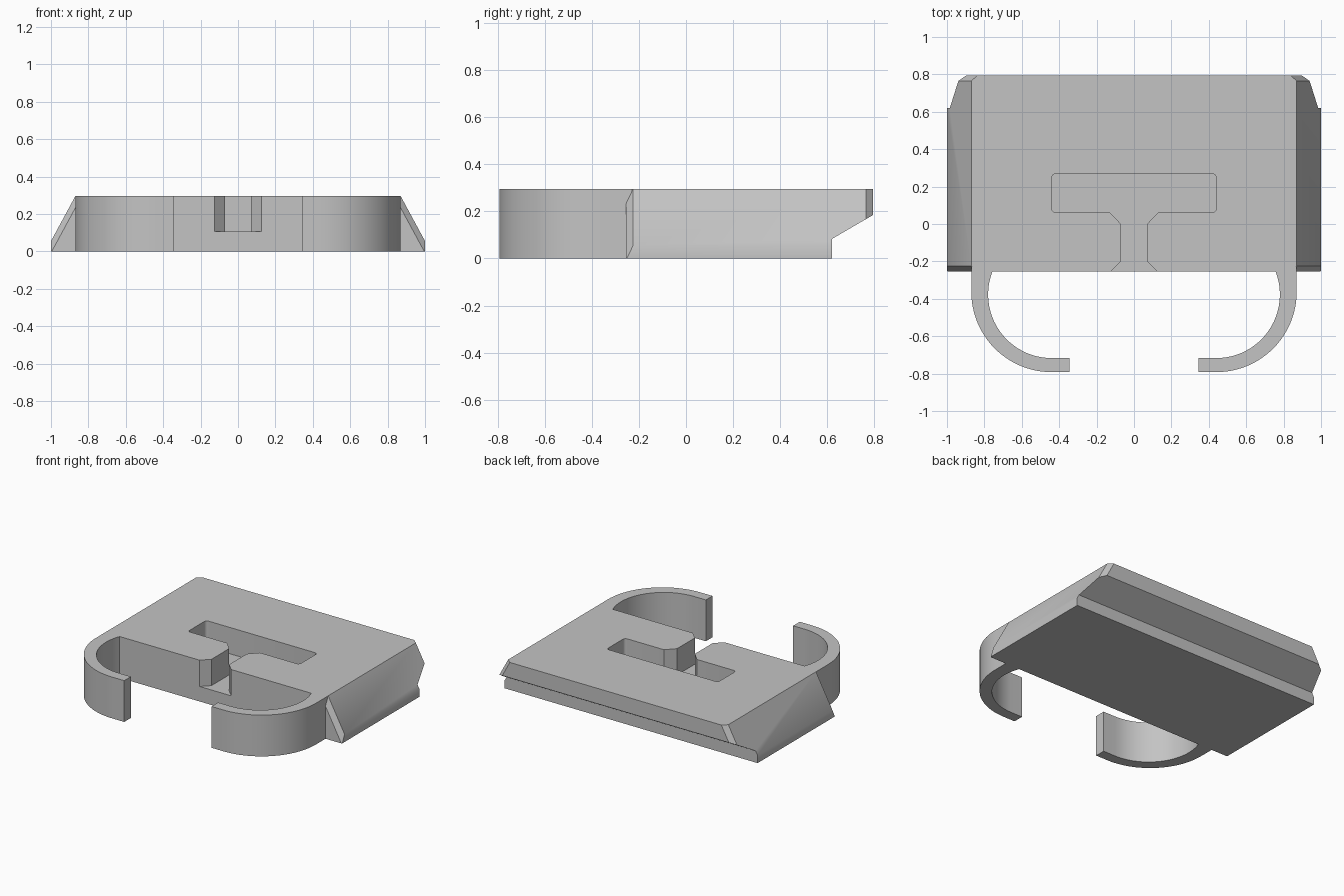
import bpy
import bmesh
from math import cos, sin, pi
from mathutils import Vector

if "Cube" in bpy.data.objects:
    bpy.data.objects.remove(bpy.data.objects["Cube"], do_unlink=True)

TOP = 0.295
FRONT, BACK = -0.255, 0.795
SHOULDER = 0.87      # half width of the top face
CHAMFER = 0.03

grey = bpy.data.materials.new("plain_grey")
grey.use_nodes = True
grey.diffuse_color = (0.55, 0.55, 0.55, 1)
grey.node_tree.nodes["Principled BSDF"].inputs["Base Color"].default_value = (0.55, 0.55, 0.55, 1)


def prism(points, offset):
    """Closed prism from a planar outline."""
    bm = bmesh.new()
    face = bm.faces.new([bm.verts.new(p) for p in points])
    ext = bmesh.ops.extrude_face_region(bm, geom=[face])
    moved = [v for v in ext["geom"] if isinstance(v, bmesh.types.BMVert)]
    bmesh.ops.translate(bm, verts=moved, vec=offset)
    bmesh.ops.recalc_face_normals(bm, faces=bm.faces)
    return bm


def cut(bm, point, normal):
    """Slice off everything on the normal side and cap the opening."""
    res = bmesh.ops.bisect_plane(bm, geom=bm.verts[:] + bm.edges[:] + bm.faces[:],
                                 plane_co=point, plane_no=normal, clear_outer=True)
    edges = [e for e in res["geom_cut"] if isinstance(e, bmesh.types.BMEdge)]
    bmesh.ops.contextual_create(bm, geom=edges)
    bmesh.ops.recalc_face_normals(bm, faces=bm.faces)


def to_object(bm, name):
    mesh = bpy.data.meshes.new(name)
    bm.to_mesh(mesh)
    bm.free()
    mesh.materials.append(grey)
    obj = bpy.data.objects.new(name, mesh)
    bpy.context.collection.objects.link(obj)
    return obj


def combine(target, tool, operation):
    """Apply a boolean and discard the tool object."""
    mod = target.modifiers.new(operation, "BOOLEAN")
    mod.operation, mod.solver, mod.object = operation, "EXACT", tool
    bpy.ops.object.select_all(action="DESELECT")
    bpy.context.view_layer.objects.active = target
    target.select_set(True)
    bpy.ops.object.modifier_apply(modifier=mod.name)
    bpy.data.objects.remove(tool, do_unlink=True)


# Plate: side profile with an undercut back, then sloped sides and chamfers
side = [(FRONT, 0), (0.62, 0), (0.62, 0.083), (BACK, 0.185), (BACK, TOP), (FRONT, TOP)]
bm = prism([(-1, y, z) for y, z in side], (2, 0, 0))
for s in (1, -1):
    slope = Vector((s * 0.24, 0, 0.13)).normalized()
    cut(bm, (s * SHOULDER, 0, TOP), slope)
    for end, sign in ((BACK, 1), (FRONT, -1)):
        cut(bm, (s * SHOULDER, end - sign * CHAMFER, TOP),
            slope * 0.88 + Vector((0, sign * 0.88, 0)))
plate = to_object(bm, "clip_plate")

# Curved arms: outer arc out to the tip, inner arc back to the plate
STEPS = 24
outer = [(0.44 + 0.43 * cos(a), -0.362 - 0.43 * sin(a))
         for a in (i / STEPS * pi / 2 for i in range(STEPS + 1))]
inner = [(0.44 + 0.34 * cos(a), -0.377 - 0.34 * sin(a))
         for a in (pi / 2 - i / STEPS * 1.938 for i in range(STEPS + 1))]
arm = ([(SHOULDER, FRONT + 0.025)] + outer + [(0.345, -0.792), (0.345, -0.717)]
       + inner + [(inner[-1][0], FRONT + 0.025)])
for s in (1, -1):
    arm_obj = to_object(prism([(s * x, y, 0) for x, y in arm], (0, 0, TOP)), "arm")
    combine(plate, arm_obj, "UNION")

# T-shaped pocket with flared neck, open at the front
half = [(0.125, FRONT), (0.07, -0.2), (0.07, 0), (0.13, 0.063), (0.44, 0.063), (0.44, 0.268)]
half.insert(0, (0.125, FRONT - 0.1))
outline = half + [(-x, y) for x, y in reversed(half)]
bm = prism([(x, y, 0.107) for x, y in outline], (0, 0, 0.4))
corners = [e for e in bm.edges
           if all(abs(abs(v.co.x) - 0.44) < 0.001 for v in e.verts)
           and abs(e.verts[0].co.z - e.verts[1].co.z) > 0.1]
bmesh.ops.bevel(bm, geom=corners, offset=0.02, segments=4, profile=0.5, affect="EDGES")
combine(plate, to_object(bm, "pocket"), "DIFFERENCE")

bpy.ops.object.shade_smooth_by_angle(angle=pi / 6)
